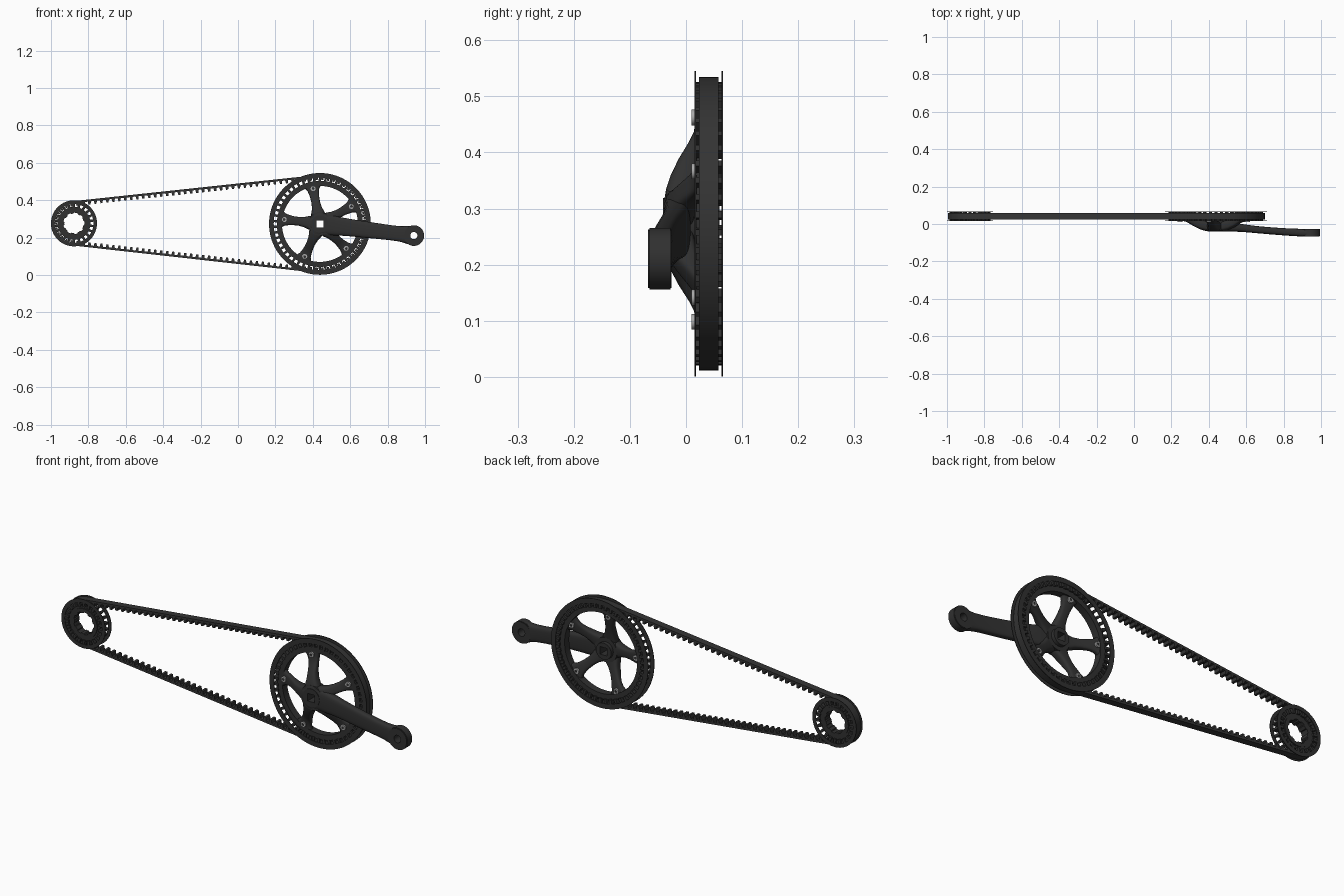
import bpy
from math import sin, cos, pi, tau, acos, radians, copysign

if "Cube" in bpy.data.objects:
    bpy.data.objects.remove(bpy.data.objects["Cube"])


def material(name, rgb, rough):
    m = bpy.data.materials.new(name)
    m.use_nodes = True
    m.diffuse_color = (*rgb, 1)
    bsdf = m.node_tree.nodes["Principled BSDF"]
    bsdf.inputs["Base Color"].default_value = (*rgb, 1)
    bsdf.inputs["Roughness"].default_value = rough
    return m


BLACK = material("black metal", (0.03, 0.03, 0.03), 0.5)
RUBBER = material("black rubber", (0.034, 0.034, 0.034), 0.7)
STEEL = material("bolt steel", (0.4, 0.4, 0.4), 0.4)

BIG, SMALL = (0.438, 0.273), (-0.877, 0.276)
BIG_TEETH, SMALL_TEETH, BELT_TEETH = 50, 22, 118


def build(name, verts, faces, mat):
    me = bpy.data.meshes.new(name)
    me.from_pydata(verts, [], faces)
    me.materials.append(mat)
    me.polygons.foreach_set("use_smooth", [True] * len(me.polygons))
    me.set_sharp_from_angle(angle=radians(35))
    ob = bpy.data.objects.new(name, me)
    bpy.context.collection.objects.link(ob)
    return ob


def ring_prism(name, outer, inner, y0, y1, mat):
    """Closed band between two matching outlines, extruded along y."""
    n = len(outer)
    verts = [(x, y, z) for loop, y in ((outer, y0), (outer, y1), (inner, y1), (inner, y0))
             for x, z in loop]
    faces = [(a * n + i, a * n + (i + 1) % n, (a + 1) % 4 * n + (i + 1) % n, (a + 1) % 4 * n + i)
             for a in range(4) for i in range(n)]
    return build(name, verts, [f[::-1] for f in faces], mat)


def outline(centre, radius, n):
    """Points around a centre; radius is a number or a function of angle."""
    r = radius if callable(radius) else lambda a: radius
    return [(centre[0] + r(a) * cos(a), centre[1] + r(a) * sin(a))
            for a in (tau * i / n for i in range(n))]


def washer(name, centre, r_out, r_in, y0, y1, mat=BLACK, n=64):
    return ring_prism(name, outline(centre, r_out, n), outline(centre, r_in, n), y0, y1, mat)


def polar(centre, r, a, side=0):
    return (centre[0] + r * cos(a) - side * sin(a), centre[1] + r * sin(a) + side * cos(a))


def tooth_bars(name, centre, count, r0, r1, half, y0, y1):
    """Cross bars around a sprocket that the belt teeth mesh between."""
    verts, faces = [], []
    for k in range(count):
        a, b = tau * (k + 0.5) / count, len(verts)
        quad = [polar(centre, r, a, s) for r, s in
                ((r0, -half * 1.3), (r1, -half), (r1, half), (r0, half * 1.3))]
        verts += [(x, y, z) for y in (y0, y1) for x, z in quad]
        faces += [(b, b + 1, b + 2, b + 3), (b + 7, b + 6, b + 5, b + 4)]
        faces += [(b + i, b + 4 + i, b + 4 + (i + 1) % 4, b + (i + 1) % 4) for i in range(4)]
    return build(name, verts, faces, BLACK)


def loft(name, centre, angle, stations, power, n=24):
    """Rounded bar along a radial line; stations are (r, half width, front y, back y)."""
    verts, faces = [], []
    for r, half, yf, yb in stations:
        for i in range(n):
            c, s = cos(tau * i / n), sin(tau * i / n)
            u = copysign(abs(c) ** power, c) * half
            v = copysign(abs(s) ** power, s)
            x, z = polar(centre, r, angle, u)
            verts.append((x, (yf + yb) / 2 + v * (yb - yf) / 2, z))
    for j in range(len(stations) - 1):
        for i in range(n):
            a, b = j * n + i, j * n + (i + 1) % n
            faces.append((a, b, b + n, a + n))
    last = len(verts) - n
    faces += [tuple(reversed(range(n))), tuple(range(last, last + n))]
    return build(name, verts, faces, BLACK)


# Flanges and tooth bars on both sprockets
for label, c, count, bar0, bar1, half, rim0, rim1 in (
        ("chainring", BIG, BIG_TEETH, 0.226, 0.253, 0.0055, 0.247, 0.272),
        ("rear_sprocket", SMALL, SMALL_TEETH, 0.084, 0.109, 0.0055, 0.104, 0.123)):
    tooth_bars(label + "_teeth", c, count, bar0, bar1, half, 0.017, 0.064)
    washer(label + "_front_flange", c, rim1, rim0, 0.015, 0.018, n=96)
    washer(label + "_back_flange", c, rim1, rim0, 0.063, 0.066, n=96)

# Sprocket bodies
washer("chainring_body", BIG, 0.230, 0.203, 0.019, 0.056, n=96)
splined = lambda a: 0.052 + 0.005 * (1 if cos(9 * a) > 0 else 0)
washer("rear_sprocket_core", SMALL, 0.074, splined, 0.019, 0.060, n=108)
washer("rear_sprocket_body", SMALL, 0.088, 0.07, 0.024, 0.056, n=72)

# Toothed belt
R, r = 0.2545, 0.1115
dist = BIG[0] - SMALL[0]
wrap = pi - acos((R - r) / dist)
straight = (dist ** 2 - (R - r) ** 2) ** 0.5
lengths = (R * 2 * wrap, straight, r * 2 * (pi - wrap), straight)
total = sum(lengths)


def belt_point(s, offset):
    s %= total
    for i, length in enumerate(lengths):
        if s <= length or i == 3:
            break
        s -= length
    if i == 0:
        return polar(BIG, R + offset, s / R - wrap)
    if i == 2:
        return polar(SMALL, r + offset, wrap + s / r)
    a = wrap if i == 1 else -wrap
    p = polar(BIG, R + offset, a)
    q = polar(SMALL, r + offset, a)
    t = s / straight if i == 1 else 1 - s / straight
    return (p[0] + (q[0] - p[0]) * t, p[1] + (q[1] - p[1]) * t)


pitch = total / BELT_TEETH
outer, inner = [], []
for k in range(BELT_TEETH):
    for phase, depth in ((0, 0), (0.24, 0), (0.33, 0.016), (0.67, 0.016), (0.76, 0)):
        s = R * wrap + (k + phase - 0.5) * pitch
        outer.append(belt_point(s, 0.007))
        inner.append(belt_point(s, -0.004 - depth))
ring_prism("belt", outer, inner, 0.023, 0.058, RUBBER)

# Crank hub with a square axle hole
square = lambda a: 0.019 / max(abs(cos(a)), abs(sin(a)))
washer("crank_hub", BIG, 0.062, square, -0.036, 0.016)
washer("crank_hub_front", BIG, 0.046, square, -0.041, -0.03)
washer("crank_hub_back", BIG, 0.042, square, 0.01, 0.034)

# Spider arms and their bolts
spider = ((0.036, 0.040, -0.040, 0.012), (0.060, 0.036, -0.036, 0.016),
          (0.085, 0.027, -0.028, 0.021), (0.115, 0.023, -0.014, 0.028),
          (0.145, 0.024, 0.004, 0.036), (0.165, 0.027, 0.014, 0.042),
          (0.185, 0.032, 0.016, 0.046), (0.200, 0.042, 0.018, 0.050),
          (0.212, 0.058, 0.019, 0.052))
for k in range(5):
    a = radians(101 + 72 * k)
    loft(f"spider_arm_{k + 1}", BIG, a, spider, 0.6)
    spot = polar(BIG, 0.193, a)
    washer(f"bolt_{k + 1}", spot, 0.014, 0.007, 0.010, 0.053, STEEL, 24)
    washer(f"bolt_socket_{k + 1}", spot, 0.008, 0.0005, 0.012, 0.051, BLACK, 12)

# Crank arm with a pedal eye
lean = radians(-7.1)
crank = ((0.034, 0.054, -0.040, 0.008), (0.070, 0.053, -0.040, 0.008),
         (0.110, 0.049, -0.041, 0.004), (0.160, 0.046, -0.044, -0.003),
         (0.220, 0.044, -0.049, -0.011), (0.300, 0.042, -0.056, -0.018),
         (0.380, 0.040, -0.062, -0.023), (0.430, 0.041, -0.065, -0.025),
         (0.460, 0.045, -0.067, -0.026), (0.482, 0.050, -0.067, -0.026))
loft("crank_arm", BIG, lean, crank, 0.55)
eye = polar(BIG, 0.506, lean)
washer("pedal_eye", eye, 0.055, 0.019, -0.065, -0.028)
washer("pedal_eye_face", eye, 0.052, 0.019, -0.068, -0.026)
